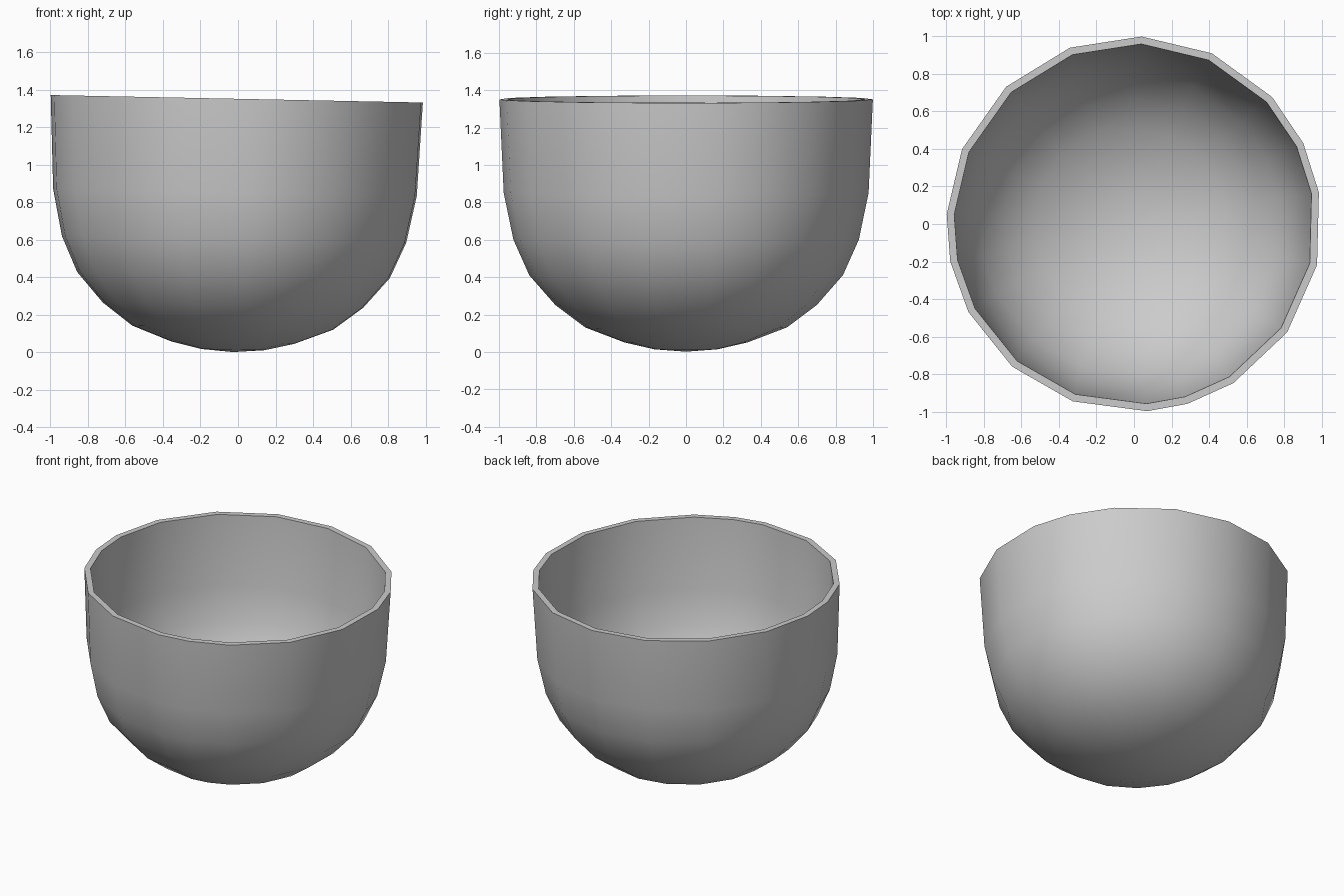
import bpy, bmesh
from math import radians, sin, cos
from mathutils import Matrix

if "Cube" in bpy.data.objects:
    bpy.data.objects.remove(bpy.data.objects["Cube"])

# Uneven side angles of the low-poly wall (degrees)
ANGLES = [9.7, 25.5, 42.6, 65.5, 87.7, 110, 133, 156.5, 177, 191.5, 208,
          229.5, 251, 274, 286.5, 302, 324.7, 347.4]

# Radius/height profiles, bottom to rim
OUTER = [(0.17, 0.013), (0.33, 0.05), (0.54, 0.13), (0.70, 0.25),
         (0.84, 0.41), (0.925, 0.60), (0.977, 0.85), (1.0, 1.35)]
INNER = [(0.17, 0.053), (0.32, 0.09), (0.52, 0.167), (0.673, 0.28),
         (0.805, 0.43), (0.886, 0.612), (0.937, 0.853), (0.96, 1.35)]


def ring(bm, radius, height):
    return [bm.verts.new((radius * cos(radians(a)), radius * sin(radians(a)), height))
            for a in ANGLES]


def bridge(bm, a, b):
    n = len(a)
    for i in range(n):
        j = (i + 1) % n
        bm.faces.new((a[i], a[j], b[j], b[i]))


def fan(bm, loop, height):
    pole = bm.verts.new((0, 0, height))
    for i in range(len(loop)):
        bm.faces.new((pole, loop[i], loop[(i + 1) % len(loop)]))


# Hollow bowl: outer skin, rim and inner skin in one closed shell
bm = bmesh.new()
rings = [ring(bm, r, z) for r, z in OUTER + INNER[::-1]]
for lower, upper in zip(rings, rings[1:]):
    bridge(bm, lower, upper)
fan(bm, rings[0], 0.0)
fan(bm, rings[-1], 0.045)

# Slight lean towards +x
bmesh.ops.transform(bm, verts=bm.verts,
                    matrix=Matrix.Translation((-0.027, 0, 0.002)) @ Matrix.Rotation(radians(1.15), 4, 'Y'))
bmesh.ops.recalc_face_normals(bm, faces=bm.faces)

mesh = bpy.data.meshes.new("bowl")
bm.to_mesh(mesh)
bm.free()
bowl = bpy.data.objects.new("bowl", mesh)
bpy.context.collection.objects.link(bowl)

# Smooth walls, crisp rim
bpy.context.view_layer.objects.active = bowl
bowl.select_set(True)
bpy.ops.object.shade_smooth_by_angle(angle=radians(40))
